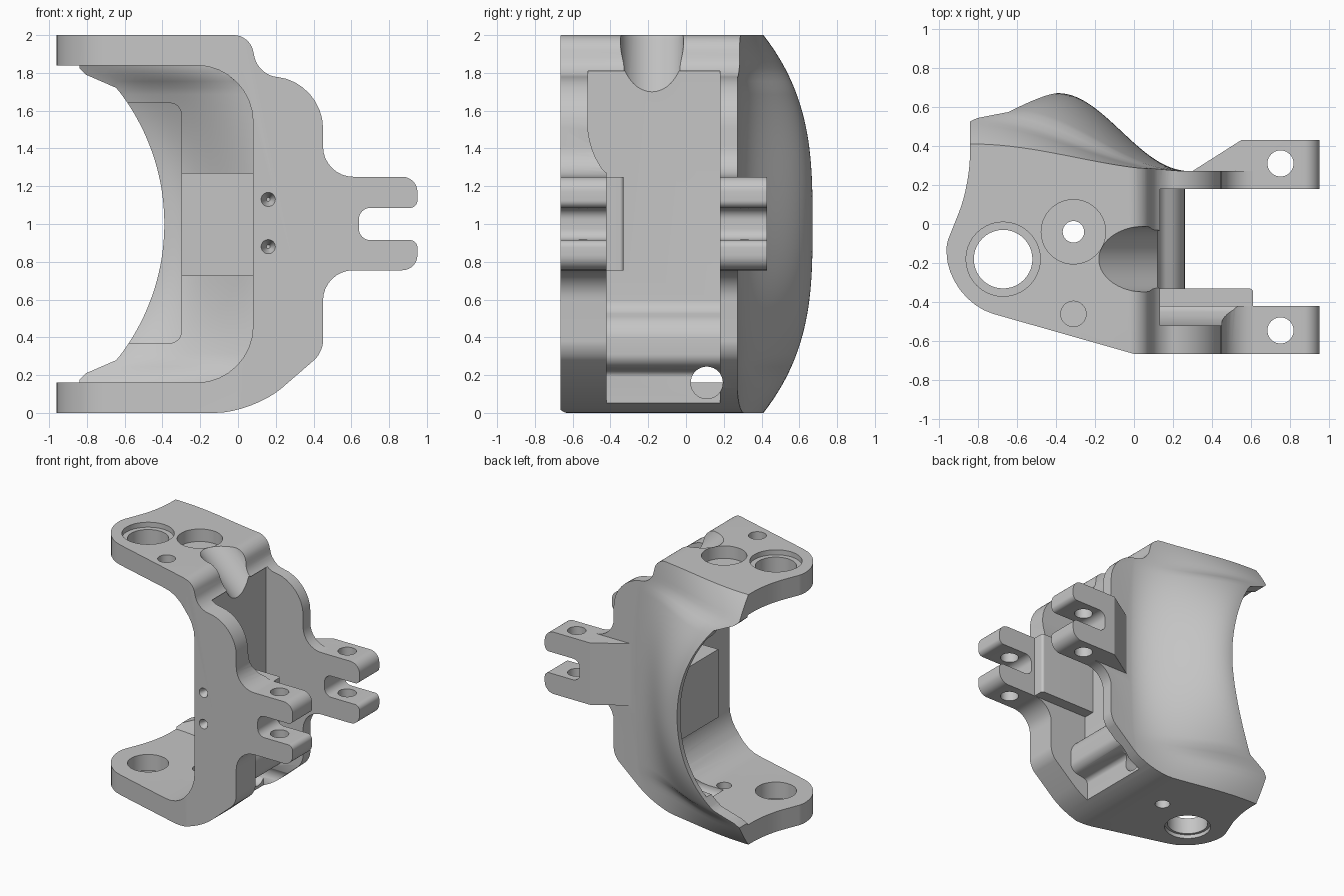
import bpy, bmesh, math
from mathutils import Vector

if "Cube" in bpy.data.objects:
    bpy.data.objects.remove(bpy.data.objects["Cube"])

grey = bpy.data.materials.new("machined_grey")
grey.use_nodes = True
colour = (0.56, 0.56, 0.56, 1)
grey.diffuse_color = colour
grey.node_tree.nodes["Principled BSDF"].inputs["Base Color"].default_value = colour


def make(name, bm):
    bmesh.ops.recalc_face_normals(bm, faces=bm.faces)
    mesh = bpy.data.meshes.new(name)
    bm.to_mesh(mesh)
    bm.free()
    mesh.materials.append(grey)
    ob = bpy.data.objects.new(name, mesh)
    bpy.context.collection.objects.link(ob)
    return ob


def rounded(points, steps=8):
    """Outline whose corners (u, v, tangent length) become arcs."""
    out = []
    for i, p in enumerate(points):
        c = Vector(p[:2])
        if len(p) < 3:
            out.append(c)
            continue
        a = c + (Vector(points[i - 1][:2]) - c).normalized() * p[2]
        b = c + (Vector(points[(i + 1) % len(points)][:2]) - c).normalized() * p[2]
        ha, hb = a.lerp(c, 0.55), b.lerp(c, 0.55)
        for k in range(steps + 1):
            t = k / steps
            s = 1 - t
            out.append(a * s**3 + ha * 3 * s * s * t + hb * 3 * s * t * t + b * t**3)
    return out


def loft(name, rings):
    bm = bmesh.new()
    rows = [[bm.verts.new(p) for p in ring] for ring in rings]
    n = len(rows[0])
    for lo, hi in zip(rows, rows[1:]):
        for i in range(n):
            j = (i + 1) % n
            bm.faces.new((lo[i], lo[j], hi[j], hi[i]))
    bm.faces.new(rows[0])
    bm.faces.new(rows[-1])
    return make(name, bm)


def prism(name, points, axis, lo, hi):
    place = {"x": lambda u, v, c: (c, u, v),
             "y": lambda u, v, c: (u, c, v),
             "z": lambda u, v, c: (u, v, c)}[axis]
    outline = rounded(points)
    return loft(name, [[place(u, v, c) for u, v in outline] for c in (lo, hi)])


def box(name, x, y, z):
    return prism(name, [(x[0], y[0]), (x[1], y[0]), (x[1], y[1]), (x[0], y[1])], "z", *z)


def rod(start, end, r, r_end=None):
    a, b = Vector(start), Vector(end)
    bm = bmesh.new()
    bmesh.ops.create_cone(bm, cap_ends=True, segments=40, radius1=r,
                          radius2=r if r_end is None else r_end, depth=(b - a).length)
    turn = (b - a).to_track_quat("Z", "Y").to_matrix()
    bmesh.ops.rotate(bm, verts=bm.verts, matrix=turn)
    bmesh.ops.translate(bm, verts=bm.verts, vec=(a + b) / 2)
    return make("bore_cutter", bm)


def combine(ob, other, operation):
    mod = ob.modifiers.new("join", "BOOLEAN")
    mod.operation, mod.solver, mod.object = operation, "EXACT", other
    bpy.context.view_layer.update()
    result = bpy.data.meshes.new_from_object(ob.evaluated_get(bpy.context.evaluated_depsgraph_get()))
    ob.modifiers.clear()
    ob.data = result
    bpy.data.objects.remove(other)


# Curved rear guard: open edge and bulge
def edge_x(z):
    d = abs(z - 1)
    if d < 0.72:
        return -0.39 - 1.15 + math.sqrt(1.15**2 - d * d)
    return max(-0.84, -0.643 - (d - 0.72) * 2.3)


def bulge(x, z):
    e = edge_x(z)
    t = min(1, max(0, (x - e) / (0.3 - e)))
    peak = 0.4 - 0.26 * abs(z - 1)**3
    return 0.27 + peak * ((1 + math.cos(math.pi * t)) / 2)**1.1


def guard(name, front, inset, left=None):
    rings = []
    for k in range(61):
        z = -0.03 + 2.06 * k / 60
        x0 = edge_x(z) if left is None else left
        xs = [x0 + (0.3 - x0) * i / 36 for i in range(37)]
        rings.append([(0.3, front, z), (x0, front, z)] + [(x, bulge(x, z) - inset, z) for x in xs])
        rings[-1].pop()
        rings[-1].append((0.3, 0.27 - inset, z))
    return loft(name, rings)


# Main casting: plan outline, guard, then trimmed to the front outline
body = prism("bracket_body", [(0, -0.665), (-0.96, -0.392, 0.25), (-0.96, -0.1, 0.03),
                              (-0.84, 0.2, 0.15), (-0.84, 0.272), (0.9, 0.272), (0.9, -0.665)],
             "z", -0.05, 2.05)
combine(body, guard("rear_guard", 0.0, 0), "UNION")
outline = [(-1.2, 0), (0.08, 0, 0.2), (0.45, 0.32, 0.06), (0.45, 0.755, 0.16), (0.63, 0.755),
           (0.63, 1.25), (0.45, 1.25, 0.16), (0.45, 1.75, 0.24), (0.11, 1.79, 0.09),
           (0.06, 2, 0.08), (-1.2, 2)]
combine(body, prism("front_outline", outline, "y", -1, 1), "INTERSECT")

# Inner cavity with a flat boss left standing and a thinner panel
cavity = prism("cavity_cutter", [(-1.2, 0.16), (0.08, 0.16, 0.3), (0.08, 1.84, 0.3), (-1.2, 1.84)], "y", -0.9, 0.9)
combine(cavity, guard("cavity_back", -1, 0.1, -1.3), "INTERSECT")
combine(cavity, box("boss", (-0.3, 0.2), (0.02, 1), (0.725, 1.27)), "DIFFERENCE")
panel = prism("panel_cutter", [(-0.7, 0.37), (-0.3, 0.37, 0.06), (-0.3, 1.64, 0.06), (-0.7, 1.64)], "y", 0, 0.9)
combine(panel, guard("panel_back", -1, 0.04, -1.3), "INTERSECT")
heights = [0.16 + 1.68 * k / 48 for k in range(49)]
opening = prism("opening_cutter", [(-1.2, 0.16)] + [(edge_x(z), z) for z in heights] + [(-1.2, 1.84)], "y", -1, 1)

# Side pocket
pocket = prism("pocket_cutter", [(0.12, 1.81), (0.12, 0.55, 0.05), (0.26, 0.47, 0.08), (0.26, 0.25, 0.06),
                                 (0.1, 0.22, 0.03), (0.1, 0.04), (0.8, 0.04), (0.8, 1.81)], "y", -0.42, 0.18)
upper = prism("upper_pocket_cutter", [(-0.52, 1.81), (-0.52, 1.42, 0.1), (-0.42, 1.25, 0.06),
                                      (-0.3, 1.25), (-0.3, 1.81)], "x", 0.12, 0.8)
for cutter in (cavity, panel, opening, pocket, upper):
    combine(body, cutter, "DIFFERENCE")

# Forked lugs and the inner tab
fork = [(0.3, 0.755), (0.95, 0.755, 0.08), (0.95, 0.915, 0.04), (0.64, 0.915, 0.06),
        (0.64, 1.085, 0.06), (0.95, 1.085, 0.04), (0.95, 1.25, 0.08), (0.3, 1.25)]
rear_lug = prism("rear_lug", fork, "y", 0.18, 0.43)
combine(rear_lug, prism("lug_plan", [(0.28, 0.1), (1, 0.1), (1, 0.5), (0.55, 0.5), (0.55, 0.43), (0.29, 0.265)],
                        "z", 0, 2), "INTERSECT")
combine(body, rear_lug, "UNION")
combine(body, prism("front_lug", fork, "y", -0.665, -0.42), "UNION")
combine(body, prism("inner_tab", [(0.1, -0.45), (0.61, -0.45), (0.61, -0.33, 0.02), (0.1, -0.33)],
                    "z", 0.755, 1.25), "UNION")

# Bores, counterbores, channels and dimples
bores = [((-0.67, -0.18, -0.1), (-0.67, -0.18, 2.1), 0.15),
         ((-0.67, -0.18, 1.96), (-0.67, -0.18, 2.1), 0.19),
         ((-0.67, -0.18, -0.1), (-0.67, -0.18, 0.03), 0.17),
         ((-0.31, -0.04, -0.1), (-0.31, -0.04, 2.1), 0.055),
         ((-0.31, -0.04, 1.9), (-0.31, -0.04, 2.1), 0.165),
         ((-0.31, -0.46, 1.8), (-0.31, -0.46, 2.1), 0.065),
         ((-0.26, -0.18, 2.32), (0.44, -0.18, 1.62), 0.17),
         ((-0.35, 0.11, 0.16), (0.5, 0.11, 0.16), 0.085)]
bores += [((0.75, y, 0.6), (0.75, y, 1.4), 0.067) for y in (0.31, -0.545)]
for start, end, r in bores:
    combine(body, rod(start, end, r), "DIFFERENCE")
for z in (0.88, 1.13):
    combine(body, rod((0.16, -0.68, z), (0.16, -0.59, z), 0.043, 0.01), "DIFFERENCE")

bpy.ops.object.select_all(action="DESELECT")
body.select_set(True)
bpy.context.view_layer.objects.active = body
bpy.ops.object.shade_smooth_by_angle(angle=math.radians(32))
